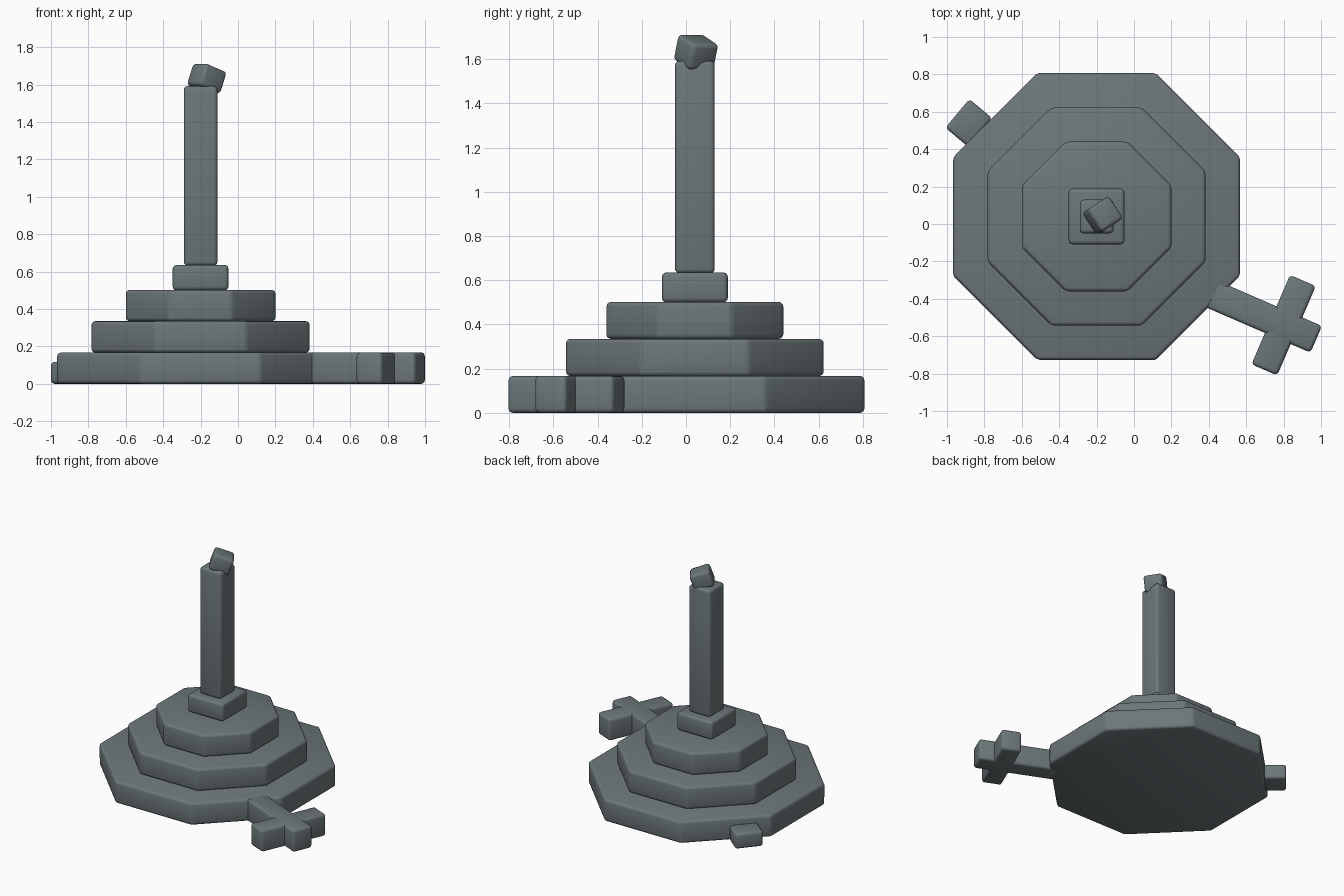
import bpy
from math import radians, cos, sin, pi

if "Cube" in bpy.data.objects:
    bpy.data.objects.remove(bpy.data.objects["Cube"])

stone = bpy.data.materials.new("slate grey stone")
stone.diffuse_color = (0.15, 0.183, 0.193, 1)
stone.use_nodes = True
stone.node_tree.nodes["Principled BSDF"].inputs["Base Color"].default_value = stone.diffuse_color

CX, CY = -0.2, 0.04  # axis of the monument


def finish(ob, name, bevel=0.02):
    """Name, colour and soften the edges of a stone."""
    ob.name = name
    ob.data.materials.append(stone)
    bpy.ops.object.transform_apply(location=False, rotation=False, scale=True)
    mod = ob.modifiers.new("worn edges", 'BEVEL')
    mod.width = bevel
    mod.segments = 3
    mod.limit_method = 'ANGLE'
    mod.angle_limit = radians(30)
    bpy.ops.object.modifier_apply(modifier=mod.name)
    bpy.ops.object.shade_smooth_by_angle(angle=radians(35))
    return ob


def tier(name, half, z0, z1):
    """Octagonal step with flat sides facing the axes."""
    bpy.ops.mesh.primitive_cylinder_add(
        vertices=8, radius=half / cos(pi / 8), depth=z1 - z0,
        location=(CX, CY, (z0 + z1) / 2), rotation=(0, 0, pi / 8))
    return finish(bpy.context.object, name)


def block(name, size, loc, rot=(0, 0, 0), bevel=0.02):
    bpy.ops.mesh.primitive_cube_add(
        size=1, location=loc, rotation=[radians(a) for a in rot])
    ob = bpy.context.object
    ob.scale = size
    return finish(ob, name, bevel)


# Stepped octagonal base
tier("lower_step", 0.767, 0.0, 0.167)
tier("middle_step", 0.583, 0.167, 0.335)
tier("upper_step", 0.4, 0.335, 0.502)

# Plinth, shaft and broken stump on top
block("plinth", (0.298, 0.298, 0.135), (CX, CY, 0.568))
block("shaft", (0.18, 0.18, 0.96), (CX, CY, 1.112))
block("broken_stump", (0.145, 0.142, 0.125), (-0.167, 0.045, 1.632), (0, 20, 33))

# Fallen cross lying beside the base
ANG = -23.4
dx, dy = cos(radians(ANG)), sin(radians(ANG))
X, Y = 0.80, -0.541
start, end = -0.42, 0.19
mid = (start + end) / 2
block("fallen_cross_stem", (end - start, 0.155, 0.168),
      (X + dx * mid, Y + dy * mid, 0.084), (0, 0, ANG))
block("fallen_cross_bar", (0.15, 0.52, 0.167), (X, Y, 0.0835), (0, 0, ANG))

# Loose stone on the far side
block("loose_stone", (0.2, 0.16, 0.117), (-0.883, 0.54, 0.0585), (0, 0, 50))
